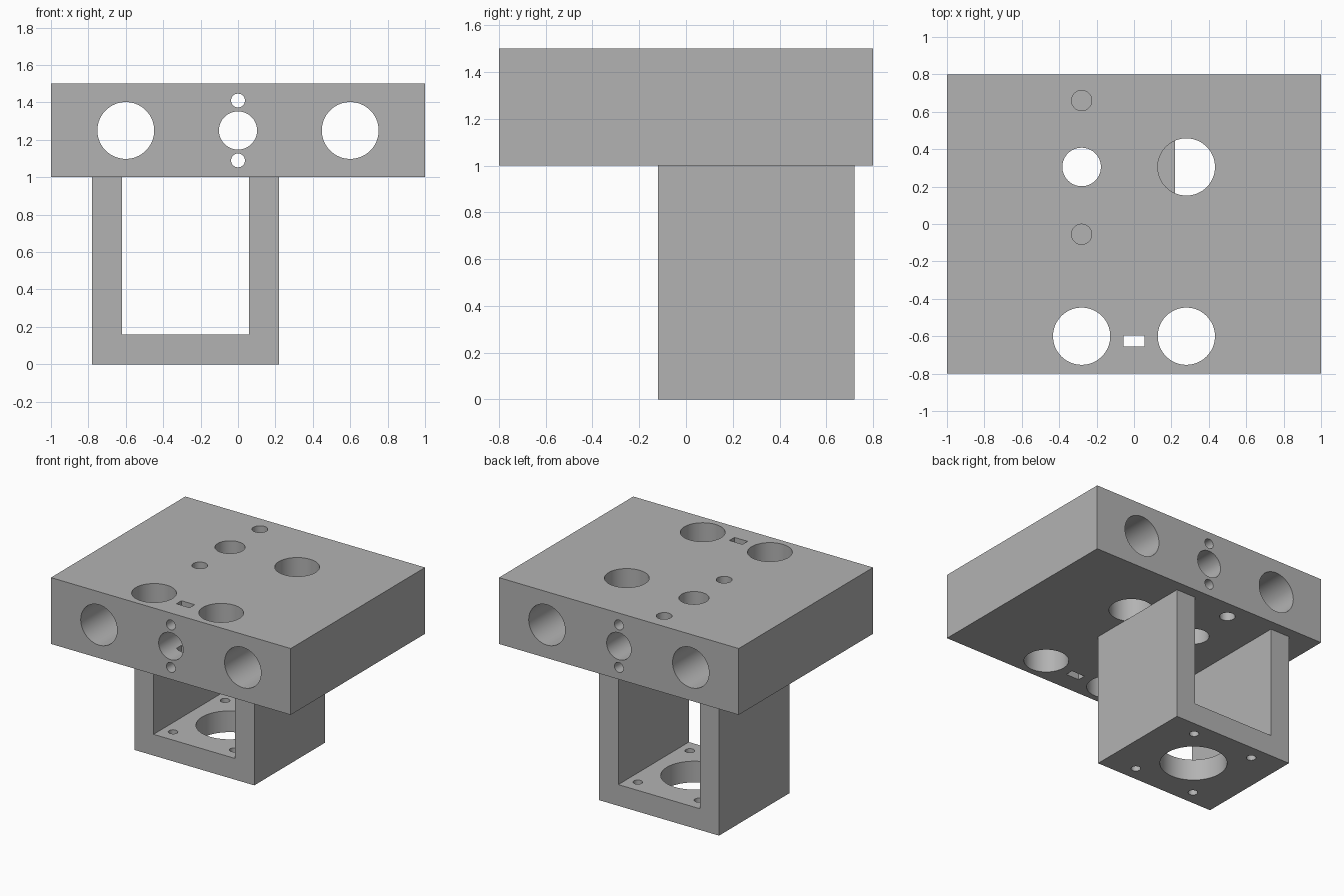
import bpy
from math import radians

cube = bpy.data.objects.get("Cube")
if cube:
    bpy.data.objects.remove(cube, do_unlink=True)

grey = bpy.data.materials.new("plain grey")
grey.use_nodes = True
colour = (0.45, 0.45, 0.45, 1)
grey.diffuse_color = colour
grey.node_tree.nodes["Principled BSDF"].inputs["Base Color"].default_value = colour


def box(name, x, y, z):
    """Box from (low, high) pairs on each axis."""
    centre = [(a + b) / 2 for a, b in (x, y, z)]
    bpy.ops.mesh.primitive_cube_add(size=1, location=centre)
    ob = bpy.context.object
    ob.name = name
    ob.scale = [b - a for a, b in (x, y, z)]
    bpy.ops.object.transform_apply(location=True, rotation=False, scale=True)
    return ob


def rod(centre, radius, length, along_y=False):
    """Round cutter, upright or running front to back."""
    turn = (radians(90), 0, 0) if along_y else (0, 0, 0)
    bpy.ops.mesh.primitive_cylinder_add(vertices=64, radius=radius, depth=length,
                                        location=centre, rotation=turn)
    return bpy.context.object


def cut(body, cutter):
    """Subtract the cutter, bake the result and discard the cutter."""
    cutter.hide_render = True
    mod = body.modifiers.new("cut", "BOOLEAN")
    mod.operation = "DIFFERENCE"
    mod.solver = "EXACT"
    mod.object = cutter
    bpy.ops.object.select_all(action="DESELECT")
    bpy.context.view_layer.objects.active = body
    body.select_set(True)
    bpy.ops.object.modifier_apply(modifier=mod.name)
    bpy.data.objects.remove(cutter, do_unlink=True)


def finish(ob):
    ob.data.materials.clear()
    ob.data.materials.append(grey)
    bpy.ops.object.select_all(action="DESELECT")
    bpy.context.view_layer.objects.active = ob
    ob.select_set(True)
    bpy.ops.object.shade_smooth_by_angle(angle=radians(30))


# Drilled block on top
block = box("top_block", (-1, 1), (-0.8, 0.8), (1, 1.5))

# Bores running front to back: x, z, radius
for x, z, r in [(-0.6, 1.25, 0.152), (0.6, 1.25, 0.152), (0, 1.25, 0.102),
                (0, 1.41, 0.037), (0, 1.09, 0.037)]:
    cut(block, rod((x, 0, z), r, 2, along_y=True))

# Upright bores: x, y, radius
for x, y, r in [(-0.28, -0.6, 0.153), (0.28, -0.6, 0.153), (0.28, 0.305, 0.153),
                (-0.28, 0.305, 0.103), (-0.28, 0.66, 0.054), (-0.28, -0.055, 0.054)]:
    cut(block, rod((x, y, 1.25), r, 1))

# Small rectangular slot
cut(block, box("slot_cutter", (-0.055, 0.055), (-0.655, -0.595), (0.9, 1.6)))
finish(block)

# U-shaped motor bracket below
bracket = box("motor_bracket", (-0.78, 0.22), (-0.12, 0.72), (0, 1))
cut(bracket, box("opening_cutter", (-0.62, 0.06), (-0.3, 0.9), (0.16, 1.2)))

# Shaft hole and four screw holes in the bracket floor
mid_x, mid_y = -0.28, 0.3
cut(bracket, rod((mid_x, mid_y, 0.08), 0.23, 0.4))
for sx in (-1, 1):
    for sy in (-1, 1):
        cut(bracket, rod((mid_x + sx * 0.255, mid_y + sy * 0.31, 0.08), 0.033, 0.4))
finish(bracket)
